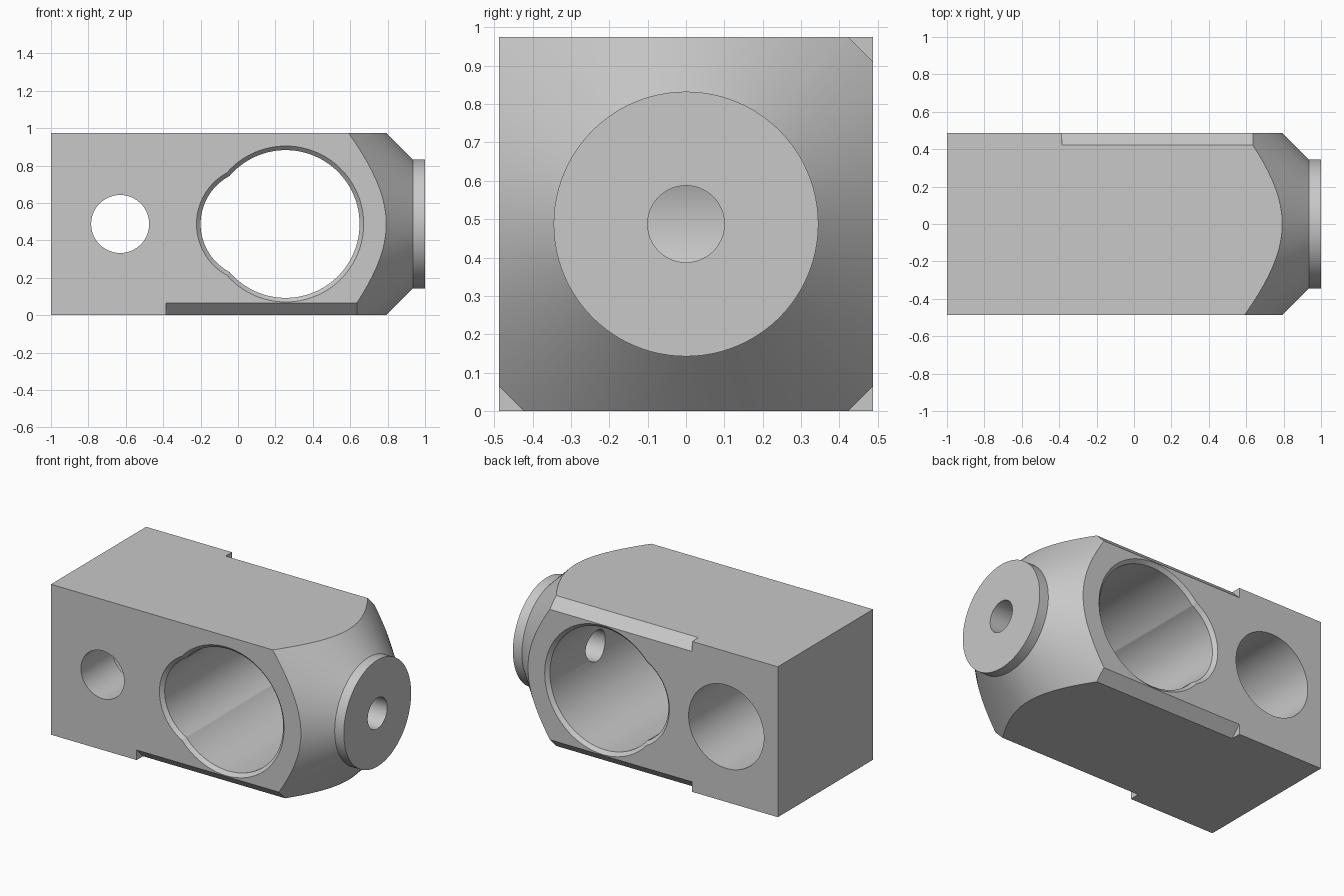
import bpy, bmesh, math
from mathutils import Matrix, Vector

HALF = 0.4875               # half the block's width and height
CENTRE = Vector((0, 0, HALF))

if "Cube" in bpy.data.objects:
    bpy.data.objects.remove(bpy.data.objects["Cube"])

metal = bpy.data.materials.new("light grey metal")
metal.use_nodes = True
metal.diffuse_color = (0.58, 0.58, 0.58, 1)
metal.node_tree.nodes["Principled BSDF"].inputs["Base Color"].default_value = metal.diffuse_color


def finish(bm, name):
    bmesh.ops.recalc_face_normals(bm, faces=bm.faces)
    mesh = bpy.data.meshes.new(name)
    bm.to_mesh(mesh)
    bm.free()
    obj = bpy.data.objects.new(name, mesh)
    bpy.context.collection.objects.link(obj)
    mesh.materials.append(metal)
    return obj


def box(name, low, high, matrix=Matrix()):
    bm = bmesh.new()
    low, high = Vector(low), Vector(high)
    bmesh.ops.create_cube(bm, size=1)
    for v in bm.verts:
        v.co = matrix @ (v.co * (high - low) + (low + high) / 2)
    return finish(bm, name)


def lathe(name, profile, matrix, sides=96):
    """Turn (distance, radius) points about the x axis, then place the solid."""
    bm = bmesh.new()
    rings = []
    for x, r in profile:
        angles = [math.tau * i / sides for i in range(sides)]
        rings.append([bm.verts.new((x, r * math.cos(a), r * math.sin(a))) for a in angles])
    for a, b in zip(rings, rings[1:]):
        for i in range(sides):
            j = (i + 1) % sides
            bm.faces.new((a[i], a[j], b[j], b[i]))
    bm.faces.new(rings[0])
    bm.faces.new(rings[-1])
    bm.transform(matrix)
    return finish(bm, name)


def combine(target, tool, operation="DIFFERENCE"):
    tool.hide_render = True
    mod = target.modifiers.new(tool.name, "BOOLEAN")
    mod.operation, mod.object, mod.solver = operation, tool, "EXACT"
    bpy.context.view_layer.objects.active = target
    bpy.ops.object.modifier_apply(modifier=mod.name)
    bpy.data.objects.remove(tool)


def across(x):
    """Place a lathe axis along y (front to back) at the given x."""
    return Matrix.Translation((x, 0, HALF)) @ Matrix.Rotation(math.pi / 2, 4, "Z")


along = Matrix.Translation(CENTRE)

# Square block, turned to a conical nose and short round neck
block = box("bored_block", (-1, -HALF, 0), (1, HALF, 2 * HALF))
nose = lathe("nose_envelope", [(-1.2, 0.9), (0.38, 0.9), (0.935, 0.345), (1.0, 0.345)], along)
combine(block, nose, "INTERSECT")

# Flats cut on the four long edges, stopping short of the rear
flat = (2 * HALF - 0.065) / math.sqrt(2)
for k in range(4):
    turn = along @ Matrix.Rotation(math.radians(45 + 90 * k), 4, "X")
    combine(block, box("edge_flat", (-0.385, flat, -0.3), (1.2, 1, 0.3), turn))

# Large two-lobed bore with a bevelled rim at both ends
for x, r in ((0.255, 0.395), (0.09, 0.29)):
    rim = 0.022
    profile = [(-HALF - rim, r + 2 * rim), (-HALF + rim, r),
               (HALF - rim, r), (HALF + rim, r + 2 * rim)]
    combine(block, lathe("main_bore", profile, across(x)))

# Cross hole, wider from the back
step = -HALF + 0.322
combine(block, lathe("cross_hole", [(-0.6, 0.155), (0.3, 0.155)], across(-0.63)))
combine(block, lathe("counterbore", [(step, 0.27), (0.6, 0.27)], across(-0.63)))

# Small hole through the neck into the main bore
combine(block, lathe("neck_hole", [(0.4, 0.1), (1.1, 0.1)], along, 64))

bpy.ops.object.select_all(action="DESELECT")
block.select_set(True)
bpy.context.view_layer.objects.active = block
bpy.ops.object.shade_smooth_by_angle(angle=math.radians(25))
